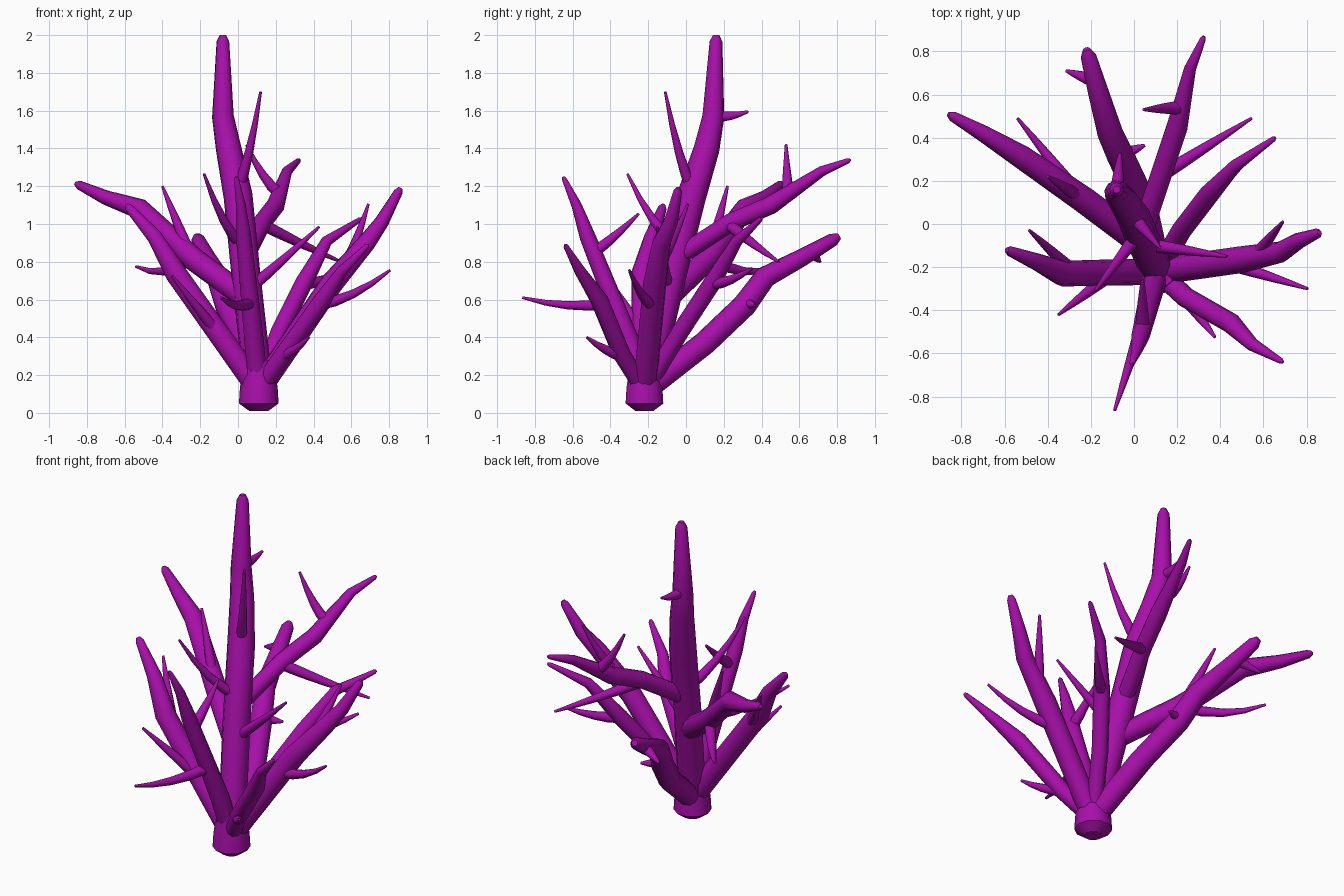
import bpy
from mathutils import Vector

if "Cube" in bpy.data.objects:
    bpy.data.objects.remove(bpy.data.objects["Cube"])

purple = bpy.data.materials.new("purple")
purple.diffuse_color = (0.39, 0.005, 0.40, 1)
purple.use_nodes = True
purple.node_tree.nodes["Principled BSDF"].inputs["Base Color"].default_value = purple.diffuse_color
ROOT = Vector((0.11, -0.22, 0.12))


def tube(name, pts, radii):
    """Round tube along points with a radius at each."""
    cu = bpy.data.curves.new(name, 'CURVE')
    cu.dimensions = '3D'
    cu.bevel_depth = 1.0
    cu.bevel_resolution = 3
    cu.use_fill_caps = True
    sp = cu.splines.new('POLY')
    sp.points.add(len(pts) - 1)
    for p, co, rad in zip(sp.points, pts, radii):
        p.co = (*co, 1)
        p.radius = rad
    ob = bpy.data.objects.new(name, cu)
    bpy.context.collection.objects.link(ob)
    bpy.ops.object.select_all(action='DESELECT')
    ob.select_set(True)
    bpy.context.view_layer.objects.active = ob
    bpy.ops.object.convert(target='MESH')
    ob = bpy.context.object
    ob.data.materials.clear()
    ob.data.materials.append(purple)
    bpy.ops.object.shade_smooth_by_angle(angle=0.9)


def at_height(path, z):
    """Point where a rising path crosses height z."""
    for a, b in zip(path, path[1:]):
        if a.z <= z <= b.z:
            return a.lerp(b, (z - a.z) / (b.z - a.z))
    return path[-1]


def branch(name, r, r_tip, *pts, start=ROOT):
    """Branch of even thickness that tapers past its middle to a blunt tip."""
    path = [Vector(start)] + [Vector(p) for p in pts]
    dist = [0]
    for a, b in zip(path, path[1:]):
        dist.append(dist[-1] + (b - a).length)
    radii = [r + (r_tip - r) * max(0, d / dist[-1] - 0.6) / 0.4 for d in dist]
    end = path[-1]
    neck = end - (end - path[-2]).normalized() * r_tip
    tube(name, path[:-1] + [neck, end], radii + [r_tip * 0.5])
    return path


def twig(name, parent, z, tip, sag=0.2, r=0.032):
    """Thin sagging spike from a height on its parent to its tip."""
    a, b = at_height(parent, z), Vector(tip)
    drop = Vector((0, 0, -sag * (b - a).length))
    steps = (0, 0.25, 0.5, 0.75, 1)
    pts = [a.lerp(b, t) + drop * 2 * t * (1 - t) for t in steps]
    tube(name + "_twig", pts, [r * (1 - 0.78 * t ** 1.5) for t in steps])


# Root stub
tube("root_stub", [ROOT + Vector((0, 0, h)) for h in (0.16, 0.01, -0.07, -0.11)],
     (0.08, 0.1, 0.105, 0.05))

# Main stem and large branches
stem = branch("main_stem", 0.078, 0.034, (0.04, -0.07, 0.75), (0, 0.03, 1.15),
              (-0.05, 0.11, 1.4), (-0.08, 0.145, 1.57), (-0.08, 0.16, 2))
back = branch("back_branch", 0.064, 0.036, (0.04, 0.1, 0.37), (-0.06, 0.31, 0.57),
              (-0.11, 0.42, 0.72), (-0.165, 0.61, 0.82), (-0.22, 0.81, 0.935))
left_back = branch("left_back_branch", 0.062, 0.024, (-0.23, 0.11, 0.81),
                   (-0.52, 0.31, 1.08), (-0.7, 0.42, 1.14), (-0.86, 0.51, 1.215),
                   start=at_height(stem, 0.6))
right_back = branch("right_back_branch", 0.049, 0.014, (0.13, 0.24, 1.01),
                    (0.2, 0.45, 1.1), (0.26, 0.72, 1.28), (0.325, 0.87, 1.34),
                    start=at_height(stem, 0.82))
left = branch("left_branch", 0.062, 0.024, (-0.33, -0.23, 0.74),
              (-0.44, -0.18, 0.93), (-0.59, -0.12, 1.1))
right = branch("right_branch", 0.062, 0.024, (0.5, -0.165, 0.69), (0.68, -0.13, 0.9),
               (0.76, -0.08, 1.01), (0.86, -0.04, 1.19))
right_rear = branch("right_rear_branch", 0.047, 0.013, (0.22, -0.03, 0.43),
                    (0.35, 0.14, 0.69), (0.47, 0.27, 0.91), (0.655, 0.4, 1.03))
right_front = branch("right_front_branch", 0.048, 0.014, (0.24, -0.34, 0.31),
                     (0.45, -0.46, 0.6), (0.55, -0.56, 0.75), (0.69, -0.64, 0.89))
front = branch("front_branch", 0.054, 0.013, (0.085, -0.3, 0.38),
               (0.03, -0.52, 0.93), (0.015, -0.58, 1.1), (-0.01, -0.65, 1.25))

# Twigs: parent, height they leave it, tip, sag
twig("stem_upper_front", stem, 1.17, (0.12, -0.11, 1.7))
twig("stem_upper_back", stem, 1.57, (-0.065, 0.33, 1.595), 0.1)
twig("stem_left", stem, 0.88, (-0.18, -0.31, 1.265))
twig("stem_right", stem, 0.65, (0.43, -0.15, 0.985), 0.02)
twig("left_back_up", left_back, 0.83, (-0.4, 0.22, 1.2), 0)
twig("left_back_out", left_back, 0.82, (-0.54, 0.49, 0.775))
twig("right_back_up", right_back, 1.16, (0.045, 0.53, 1.42))
twig("right_back_out", right_back, 1, (0.545, 0.49, 0.8), 0.02)
twig("back_left", back, 0.85, (-0.315, 0.71, 0.8), 0)
twig("back_right", back, 0.58, (0.05, 0.365, 0.57), 0)
twig("rear_low", right_rear, 0.68, (0.57, 0.35, 0.765), 0.1)
twig("right_up", right, 0.76, (0.69, 0.01, 1.105), 0.1)
twig("right_low", right, 0.57, (0.805, -0.3, 0.755), 0.14)
twig("right_front_low", right_front, 0.3, (0.375, -0.525, 0.4), 0.1)
twig("front_low", front, 0.58, (-0.09, -0.865, 0.61), 0.1)
twig("front_up", front, 0.85, (0.04, -0.25, 1.055), 0.06)
twig("left_front", left, 0.41, (-0.35, -0.42, 0.725), 0)
twig("left_rear", left, 0.66, (-0.485, -0.03, 0.98), 0.05)
